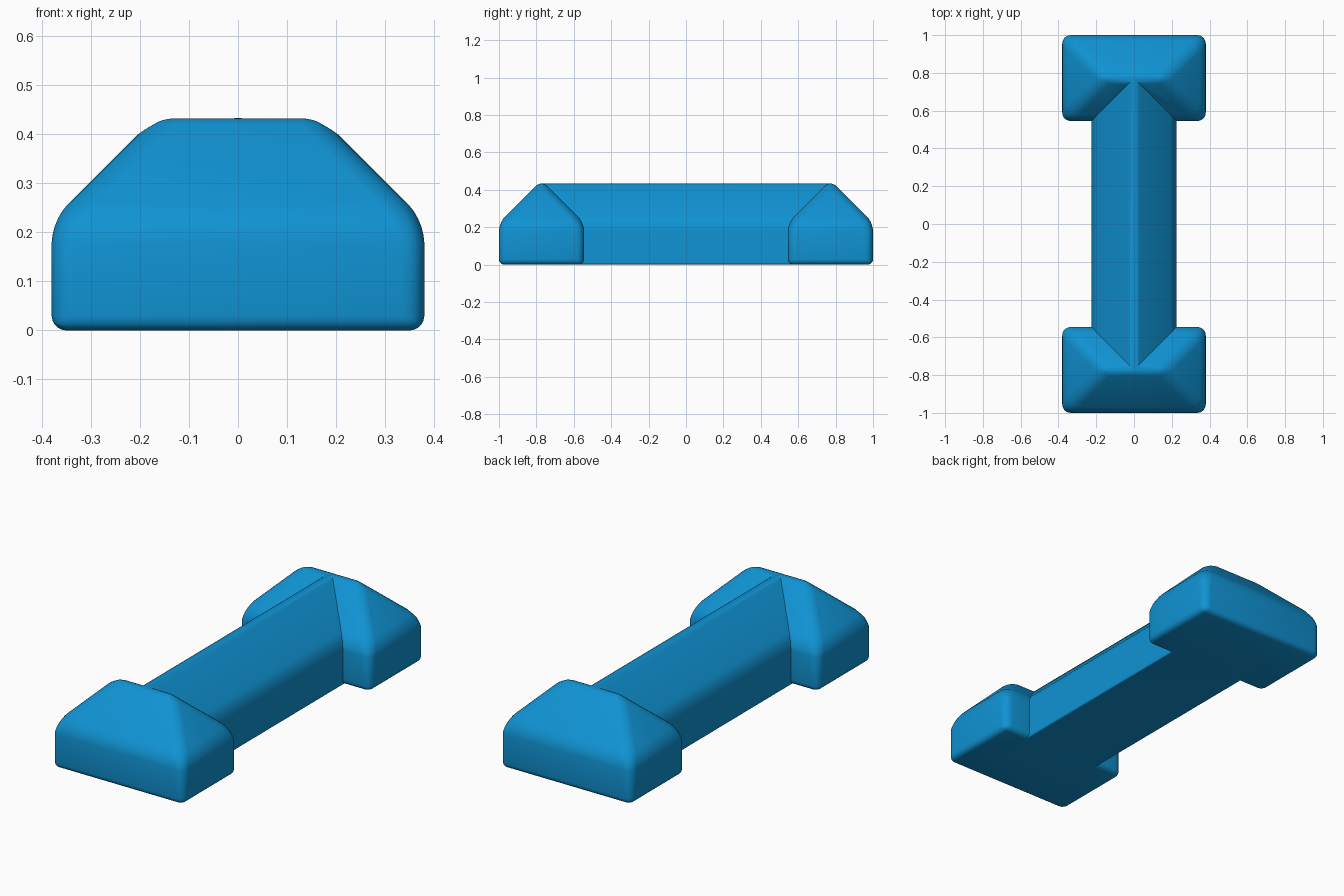
import bpy, bmesh

if "Cube" in bpy.data.objects:
    bpy.data.objects.remove(bpy.data.objects["Cube"])

HX, HY = 0.38, 0.2275        # half width and half depth of an end block
EAVE = 0.2245                # height of the upright walls
BAR = 0.225                  # half width of the bar
ROUND = 0.045                # edge rounding

blue = bpy.data.materials.new("bright blue")
blue.diffuse_color = (0.005, 0.29, 0.65, 1)
blue.use_nodes = True
blue.node_tree.nodes["Principled BSDF"].inputs["Base Color"].default_value = blue.diffuse_color


def roofed_block(name, hx, hy, rise, ridge, y, weight):
    """Box with a ridged roof; ridge gives half extents of the top line."""
    bm = bmesh.new()
    corners = [(-1, -1), (1, -1), (1, 1), (-1, 1)]
    low = [bm.verts.new((sx * hx, y + sy * hy, 0)) for sx, sy in corners]
    mid = [bm.verts.new((sx * hx, y + sy * hy, EAVE)) for sx, sy in corners]
    rx, ry = ridge
    a = bm.verts.new((-rx, y - ry, EAVE + rise))
    b = bm.verts.new((rx, y + ry, EAVE + rise))
    bm.faces.new(low[::-1])
    for i in range(4):
        j = (i + 1) % 4
        bm.faces.new((low[i], low[j], mid[j], mid[i]))
    if ry == 0:              # ridge along x, hipped ends
        roof = [(mid[0], mid[1], b, a), (mid[2], mid[3], a, b),
                (mid[1], mid[2], b), (mid[3], mid[0], a)]
    else:                    # ridge along y, upright gable ends
        roof = [(mid[0], mid[1], a), (mid[2], mid[3], b),
                (mid[1], mid[2], b, a), (mid[3], mid[0], a, b)]
    for f in roof:
        bm.faces.new(f)
    if ry:
        bmesh.ops.dissolve_edges(bm, edges=[bm.edges.get((mid[0], mid[1])),
                                            bm.edges.get((mid[2], mid[3]))])
    # edges to round, with a weight from the rule
    layer = bm.edges.layers.float.new("bevel_weight_edge")
    for e in bm.edges:
        e[layer] = weight(*(v.co for v in e.verts))
    bmesh.ops.recalc_face_normals(bm, faces=bm.faces)
    mesh = bpy.data.meshes.new(name)
    bm.to_mesh(mesh)
    bm.free()
    mesh.materials.append(blue)
    ob = bpy.data.objects.new(name, mesh)
    bpy.context.collection.objects.link(ob)
    bev = ob.modifiers.new("rounding", 'BEVEL')
    bev.limit_method = 'WEIGHT'
    bev.width = ROUND
    bev.segments = 5
    return ob


def block_weight(p, q):
    return 0.65 if max(p.z, q.z) < 0.01 else 1.0


def bar_weight(p, q):
    if abs(p.y - q.y) < 0.1:  # buried gable ends stay sharp
        return 0.0
    return 0.2 if max(p.z, q.z) < 0.01 else 1.0


ends = [roofed_block(n, HX, HY, HY, (HX - HY, 0), s * (1 - HY), block_weight)
        for n, s in (("front_end", -1), ("back_end", 1))]
bar = roofed_block("bar_with_ends", BAR, 0.771, HY, (0, 0.771), 0, bar_weight)

# join the two ends and the bar into one solid
for end in ends:
    mod = bar.modifiers.new("join", 'BOOLEAN')
    mod.operation = 'UNION'
    mod.solver = 'EXACT'
    mod.object = end
bpy.context.view_layer.objects.active = bar
bar.select_set(True)
for name in [m.name for m in bar.modifiers]:
    bpy.ops.object.modifier_apply(modifier=name)
for end in ends:
    bpy.data.objects.remove(end)
bpy.ops.object.shade_smooth_by_angle(angle=0.6)
